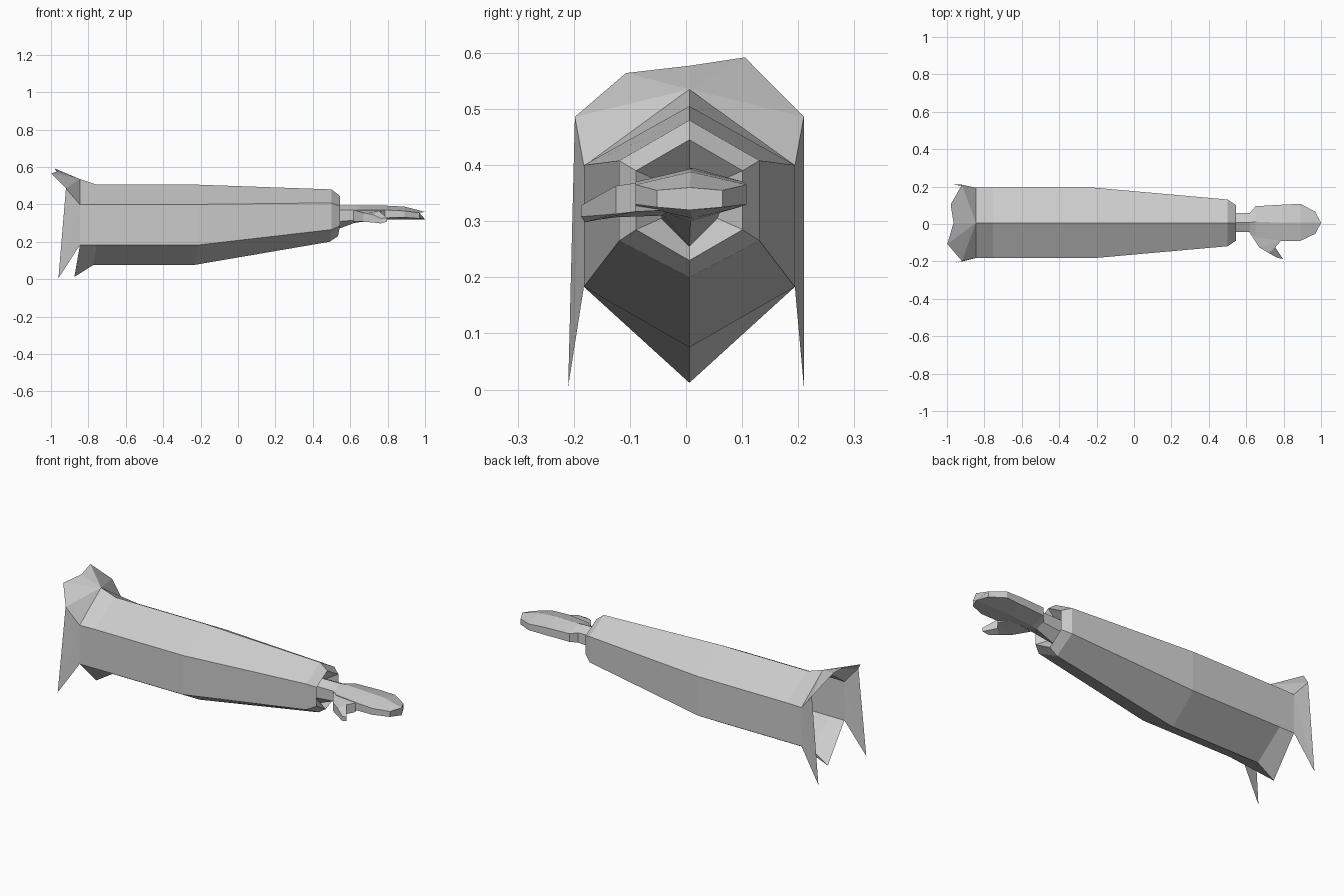
import bpy
import bmesh

cube = bpy.data.objects.get("Cube")
if cube:
    bpy.data.objects.remove(cube, do_unlink=True)

grey = bpy.data.materials.new("plain_grey")
grey.use_nodes = True
shade = (0.6, 0.6, 0.6, 1)
grey.diffuse_color = shade
grey.node_tree.nodes["Principled BSDF"].inputs["Base Color"].default_value = shade

MID = 0.006  # sideways offset of the centre ridge


def finish(name, bm):
    bmesh.ops.remove_doubles(bm, verts=bm.verts, dist=0.0005)
    bmesh.ops.recalc_face_normals(bm, faces=bm.faces)
    mesh = bpy.data.meshes.new(name)
    bm.to_mesh(mesh)
    bm.free()
    mesh.materials.append(grey)
    obj = bpy.data.objects.new(name, mesh)
    bpy.context.collection.objects.link(obj)
    return obj


def loft(bm, rings, cap_start=False, cap_end=False):
    loops = [[bm.verts.new(p) for p in ring] for ring in rings]
    n = len(loops[0])
    for a, b in zip(loops, loops[1:]):
        for i in range(n):
            j = (i + 1) % n
            bm.faces.new((a[i], a[j], b[j], b[i]))
    if cap_start:
        bm.faces.new(loops[0][::-1])
    if cap_end:
        bm.faces.new(loops[-1])
    return loops


def hexagon(x, x_low, half, top, upper, lower, bottom):
    """Pointed six-sided section, ridge above and keel below."""
    left, right = MID + half, MID - half
    return [(x, MID, top), (x, left, upper), (x, left, lower),
            (x_low, MID, bottom), (x, right, lower), (x, right, upper)]


# Sleeve, with the cuff folded inward at the wrist
bm = bmesh.new()
sleeve_rings = [
    hexagon(-0.845, -0.875, 0.188, 0.535, 0.398, 0.183, 0.012),
    hexagon(-0.755, -0.775, 0.188, 0.505, 0.400, 0.183, 0.075),
    hexagon(-0.21, -0.24, 0.188, 0.505, 0.400, 0.183, 0.075),
    hexagon(0.50, 0.49, 0.125, 0.48, 0.408, 0.265, 0.20),
    hexagon(0.545, 0.535, 0.095, 0.445, 0.39, 0.285, 0.23),
    hexagon(0.50, 0.50, 0.05, 0.395, 0.37, 0.305, 0.255),
]
start = loft(bm, sleeve_rings)[0]

# Flared opening: split collar above, long pointed tail on each side
ridge, left_up, left_low, keel, right_low, right_up = start
notch = bm.verts.new((-0.965, MID, 0.577))
for up, low, side, peak in (
        (left_up, left_low, 1, (-0.98, 0.105, 0.592)),
        (right_up, right_low, -1, (-0.998, -0.107, 0.564))):
    peak = bm.verts.new(peak)
    corner = bm.verts.new((-0.92, MID + side * 0.204, 0.486))
    tail = bm.verts.new((-0.96, side * 0.21, 0.005))
    for face in ((ridge, notch, peak), (ridge, peak, corner),
                 (ridge, corner, up), (up, corner, tail), (up, tail, low)):
        bm.faces.new(face)
finish("sleeve", bm)

# Wrist and flat closed hand
bm = bmesh.new()


def hand_section(x, y0, y1, top, edge_top, edge_low, low, bow=0):
    mid = (y0 + y1) / 2
    return [(x + bow, mid, top), (x, y1, edge_top), (x, y1, edge_low),
            (x + bow, mid, low), (x, y0, edge_low), (x, y0, edge_top)]


loft(bm, [
    hand_section(0.50, -0.044, 0.056, 0.395, 0.37, 0.305, 0.255),
    hand_section(0.62, -0.044, 0.060, 0.395, 0.37, 0.315, 0.30),
    hand_section(0.65, -0.070, 0.095, 0.395, 0.37, 0.325, 0.305),
    hand_section(0.79, -0.090, 0.103, 0.393, 0.37, 0.328, 0.318),
    hand_section(0.89, -0.090, 0.108, 0.388, 0.365, 0.330, 0.32),
    hand_section(0.97, -0.052, 0.065, 0.36, 0.355, 0.325, 0.32, 0.03),
], cap_end=True)
finish("hand", bm)

# Thumb, angled outward on the front side
bm = bmesh.new()


def thumb_section(outer, inner, top, inner_top, low):
    return [(*outer, top), (*inner, inner_top), (*inner, low + 0.01), (*outer, low)]


loft(bm, [
    thumb_section((0.615, -0.042), (0.75, -0.03), 0.37, 0.375, 0.31),
    thumb_section((0.67, -0.125), (0.785, -0.09), 0.355, 0.368, 0.307),
    thumb_section((0.72, -0.155), (0.755, -0.125), 0.345, 0.363, 0.303),
    thumb_section((0.765, -0.180), (0.797, -0.187), 0.325, 0.328, 0.298),
], cap_start=True, cap_end=True)
finish("thumb", bm)
